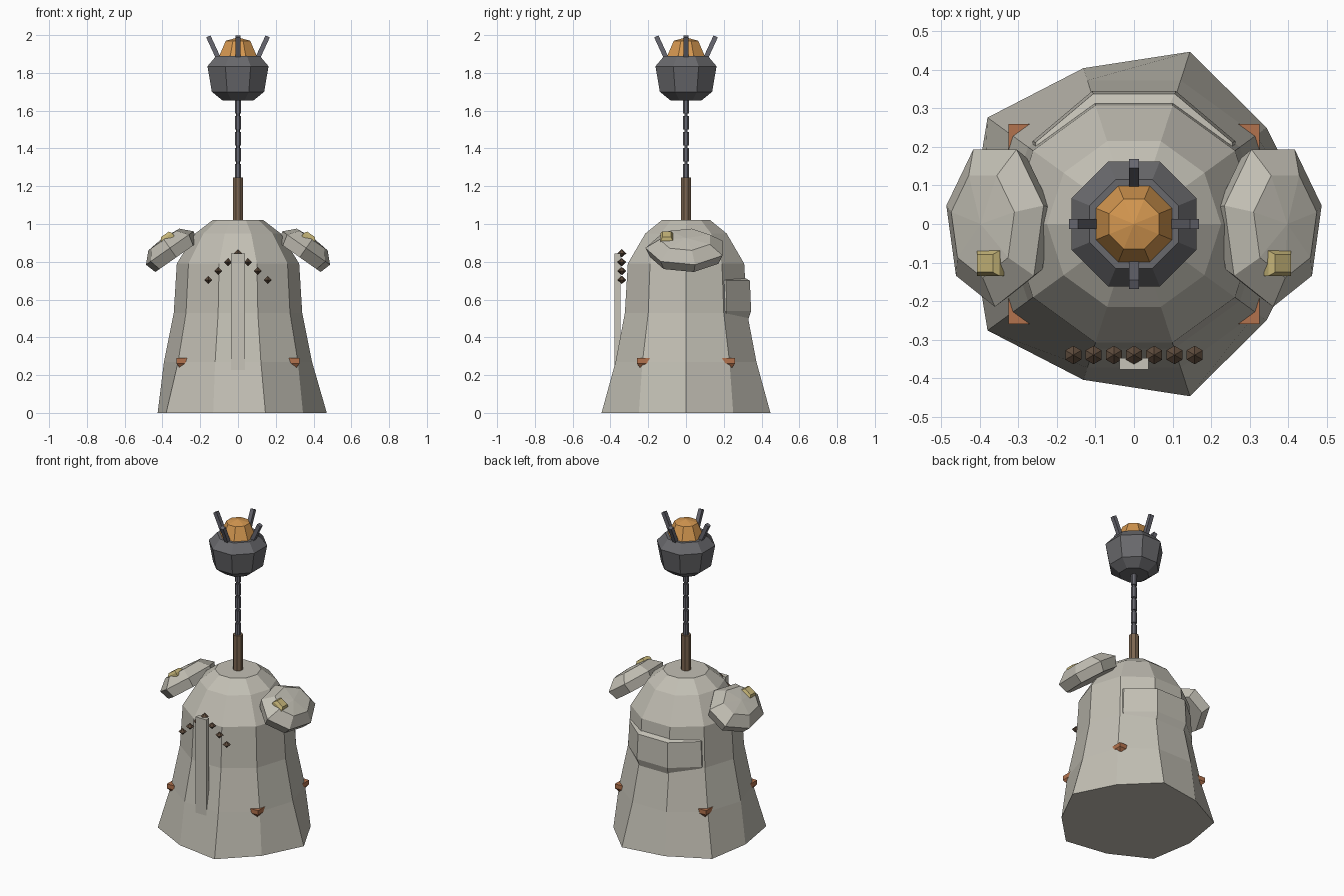
import bpy, bmesh, math
from mathutils import Matrix, Vector

if "Cube" in bpy.data.objects:
    bpy.data.objects.remove(bpy.data.objects["Cube"])


def material(name, rgb):
    m = bpy.data.materials.new(name)
    m.diffuse_color = (*rgb, 1)
    m.use_nodes = True
    m.node_tree.nodes["Principled BSDF"].inputs["Base Color"].default_value = m.diffuse_color
    return m


STONE = material("pale stone", (0.54, 0.52, 0.455))
CLOTH = material("light cloth", (0.57, 0.55, 0.48))
IRON = material("dark iron", (0.14, 0.14, 0.15))
STEEL = material("chain steel", (0.135, 0.135, 0.16))
FLAME = material("amber", (0.66, 0.31, 0.08))
COPPER = material("copper", (0.45, 0.17, 0.075))
BEAD = material("dark brown", (0.11, 0.07, 0.045))
WOOD = material("wood brown", (0.20, 0.13, 0.08))
GOLD = material("pale gold", (0.56, 0.46, 0.19))


def rings(name, mat, sides, profile, start=0.0, scale=(1, 1), matrix=Matrix(), wobble=None):
    """Stack of polygon rings (radius, z); radius 0 makes a point."""
    bm = bmesh.new()
    loops = []
    for i, (r, z) in enumerate(profile):
        if r == 0:
            loops.append([bm.verts.new((0, 0, z))])
            continue
        loop = []
        for k in range(sides):
            a = math.radians(start) + k * math.tau / sides
            rr = r * (wobble if wobble and i == 0 and k % 2 else 1)
            loop.append(bm.verts.new((rr * scale[0] * math.cos(a), rr * scale[1] * math.sin(a), z)))
        loops.append(loop)
    for lo, hi in zip(loops, loops[1:]):
        for k in range(sides):
            n = (k + 1) % sides
            if len(lo) == 1:
                bm.faces.new((lo[0], hi[n], hi[k]))
            elif len(hi) == 1:
                bm.faces.new((lo[k], lo[n], hi[0]))
            else:
                bm.faces.new((lo[k], lo[n], hi[n], hi[k]))
    if len(loops[0]) > 1:
        bm.faces.new(loops[0][::-1])
    if len(loops[-1]) > 1:
        bm.faces.new(loops[-1])
    bm.transform(matrix)
    bmesh.ops.recalc_face_normals(bm, faces=bm.faces)
    me = bpy.data.meshes.new(name)
    bm.to_mesh(me)
    bm.free()
    me.materials.append(mat)
    ob = bpy.data.objects.new(name, me)
    bpy.context.collection.objects.link(ob)
    return ob


def block(name, mat, half_x, half_y, profile, matrix=Matrix()):
    """Four-sided block; profile holds (scale, z) pairs."""
    q = math.sqrt(2)
    return rings(name, mat, 4, [(s * q, z) for s, z in profile], 45, (half_x, half_y), matrix)


# Robe with an uneven ten-sided hem and a domed top
rings("robe", STONE, 10, [(0.47, 0), (0.392, 0.27), (0.34, 0.53), (0.324, 0.79),
                          (0.226, 0.95), (0.135, 1.02)], wobble=0.905)

# Hood folded on the back
rings("back_hood", STONE, 8, [(0.82, 0.42), (1, 0.54), (0.97, 0.70), (0.85, 0.715)], 22.5,
      (0.285, 0.24), Matrix.Translation((0, 0.123, 0)))

# Shoulder pads with gold studs
for side, label in ((-1, "left"), (1, "right")):
    tilt = Matrix.Rotation(side * math.radians(35), 4, 'Y')
    rings(label + "_shoulder_pad", STONE, 7, [(0.88, -0.02), (1, 0.04), (0.65, 0.095), (0, 0.105)],
          270, (0.158, 0.215), Matrix.Translation((side * 0.338, 0, 0.84)) @ tilt)
    block(label + "_shoulder_stud", GOLD, 0.036, 0.033, [(1, -0.02), (1, 0.0), (0.7, 0.016)],
          Matrix.Translation((side * 0.378, -0.102, 0.932)) @ tilt)

# Cloth strip down the front
block("front_strip", CLOTH, 0.038, 0.015, [(1, 0.15), (1, 0.845)],
      Matrix.Translation((0, -0.363, 0)))

# Bead chevron across the chest
for i in range(-3, 4):
    rings("chest_bead", BEAD, 6, [(0, -0.022), (0.024, 0), (0, 0.022)], 30,
          matrix=Matrix.Translation((i * 0.0525, -0.34, 0.845 - abs(i) * 0.047)))

# Copper corner cleats around the skirt
for sx in (-1, 1):
    for sy in (-1, 1):
        block("skirt_cleat", COPPER, 0.1, 0.1, [(0.84, 0.24), (1, 0.262), (1, 0.29)],
              Matrix.Translation((sx * 0.226, sy * 0.16, 0)))

# Neck post and hanging links
rings("neck_post", WOOD, 8, [(0.03, 1.0), (0.03, 1.245)], 22.5)
rings("link_core", STEEL, 6, [(0.010, 1.24), (0.010, 1.66)])
for i in range(5):
    z = 1.245 + i * 0.085
    rings("chain_link", STEEL, 8, [(0.0175, z), (0.0175, z + 0.072)], 22.5)

# Lantern head and glowing top
rings("lantern_head", IRON, 8, [(0.09, 1.655), (0.15, 1.70), (0.175, 1.835), (0.125, 1.89)], 22.5)
rings("lantern_flame", FLAME, 8, [(0.108, 1.87), (0.107, 1.89), (0.07, 1.97), (0, 1.988)], 22.5)

# Four splayed prongs round the flame
for k in range(4):
    lo, hi = Vector((0.098, 0, 1.865)), Vector((0.157, 0, 1.993))
    aim = (hi - lo).to_track_quat('Z', 'Y').to_matrix().to_4x4()
    m = Matrix.Rotation(k * math.pi / 2, 4, 'Z') @ Matrix.Translation(lo) @ aim
    block("prong", STEEL, 0.0125, 0.0125, [(1, 0), (1, (hi - lo).length)], m)
